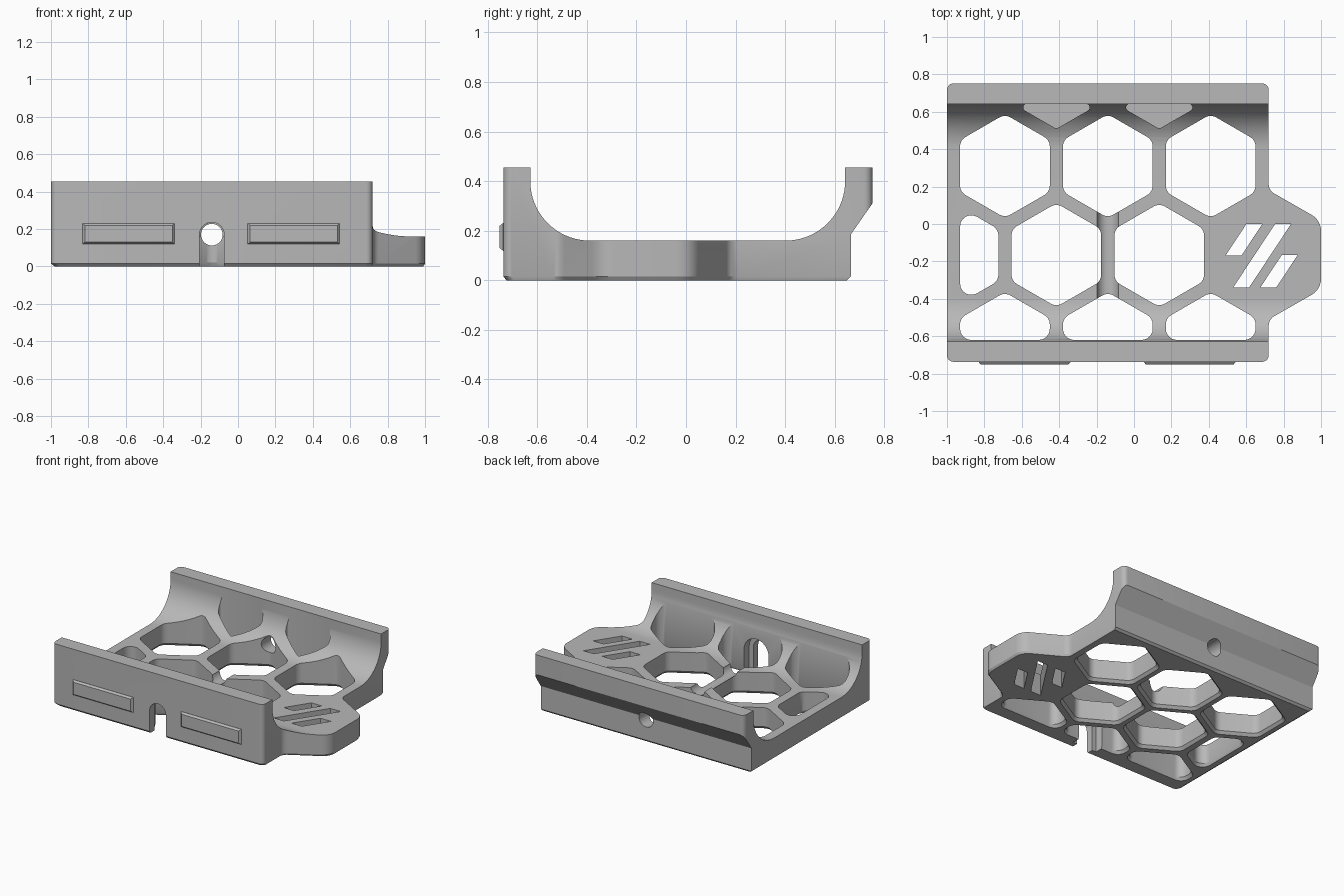
import bpy, bmesh, math
from mathutils import Vector

cube = bpy.data.objects.get("Cube")
if cube:
    bpy.data.objects.remove(cube, do_unlink=True)

grey = bpy.data.materials.new("plain grey")
grey.use_nodes = True
colour = (0.48, 0.48, 0.48, 1)
grey.diffuse_color = colour
grey.node_tree.nodes["Principled BSDF"].inputs["Base Color"].default_value = colour

# Ways to place a 2D loop (u, v) swept along h
ALONG_X = lambda u, v, h: (h, u, v)
ALONG_Y = lambda u, v, h: (u, h, v)
ALONG_Z = lambda u, v, h: (u, v, h)


def fillet(points, radii, steps=6):
    """Round the corners of a closed polygon with true arcs."""
    pts = [Vector(p) for p in points]
    if not isinstance(radii, list):
        radii = [radii] * len(pts)
    out = []
    for i, (p, r) in enumerate(zip(pts, radii)):
        a = (pts[i - 1] - p).normalized()
        b = (pts[(i + 1) % len(pts)] - p).normalized()
        if r == 0:
            arc = [p]
        else:
            half = math.acos(max(-1, min(1, a.dot(b)))) / 2
            c = p + (a + b).normalized() * r / math.sin(half)
            s, e = p + a * r / math.tan(half) - c, p + b * r / math.tan(half) - c
            start = math.atan2(s.y, s.x)
            turn = (math.atan2(e.y, e.x) - start + math.pi) % math.tau - math.pi
            n = steps * 3 if r > 0.2 else steps
            angles = [start + turn * k / n for k in range(n + 1)]
            arc = [c + r * Vector((math.cos(t), math.sin(t))) for t in angles]
        for q in arc:
            if not out or (q - out[-1]).length > 1e-4:
                out.append(q)
    if (out[0] - out[-1]).length < 1e-4:
        out.pop()
    return out


def prism(name, loop, layers, place):
    """Loft a loop through layers of (height, u scale, v scale)."""
    bm = bmesh.new()
    mid = sum(loop, Vector((0, 0))) / len(loop)
    rings = [[bm.verts.new(place(mid.x + (p.x - mid.x) * su, mid.y + (p.y - mid.y) * sv, h))
              for p in loop] for h, su, sv in layers]
    n = len(loop)
    for lo, hi in zip(rings, rings[1:]):
        for i in range(n):
            j = (i + 1) % n
            bm.faces.new((lo[i], lo[j], hi[j], hi[i]))
    bm.faces.new(rings[0][::-1])
    bm.faces.new(rings[-1])
    bmesh.ops.recalc_face_normals(bm, faces=bm.faces)
    mesh = bpy.data.meshes.new(name)
    bm.to_mesh(mesh)
    bm.free()
    mesh.materials.append(grey)
    obj = bpy.data.objects.new(name, mesh)
    bpy.context.collection.objects.link(obj)
    return obj


def combine(target, tool, operation="DIFFERENCE"):
    """Apply a boolean and discard the tool."""
    mod = target.modifiers.new("cut", "BOOLEAN")
    mod.object, mod.operation, mod.solver = tool, operation, "EXACT"
    deps = bpy.context.evaluated_depsgraph_get()
    mesh = bpy.data.meshes.new_from_object(target.evaluated_get(deps))
    target.modifiers.clear()
    target.data = mesh
    bpy.data.objects.remove(tool, do_unlink=True)


def clip(pts, axis, limit, sign):
    """Keep the part of a polygon where sign * (coordinate - limit) >= 0."""
    out = []
    for i, q in enumerate(pts):
        p = pts[i - 1]
        dp, dq = sign * (p[axis] - limit), sign * (q[axis] - limit)
        if dp * dq < 0:
            out.append(p.lerp(q, dp / (dp - dq)))
        if dq >= 0:
            out.append(q)
    return out


# Tray body: side profile crossed with the rounded plan outline
profile = fillet(
    [(-0.737, -0.05), (0.60, -0.05), (0.665, 0.015), (0.665, 0.185), (0.752, 0.31),
     (0.752, 0.455), (0.642, 0.455), (0.642, 0.16), (-0.628, 0.16), (-0.628, 0.455),
     (-0.737, 0.455)],
    [0, 0, 0, 0, 0, 0, 0, 0.24, 0.24, 0, 0])
tray = prism("tray_body", profile, [(-1.1, 1, 1), (1.1, 1, 1)], ALONG_X)

plan = fillet(
    [(-1, -0.737), (0.72, -0.737), (0.72, -0.51), (1, -0.35), (1, 0.02), (0.72, 0.18),
     (0.72, 0.752), (-1, 0.752)],
    [0.035, 0.035, 0.06, 0.1, 0.1, 0.06, 0.035, 0.035])
outline = prism("plan_outline", plan,
                [(0, 0.985, 0.98), (0.015, 1, 1), (0.6, 1, 1)], ALONG_Z)
combine(tray, outline, "INTERSECT")

# Honeycomb openings, flared at the underside
PITCH, ROW, RADIUS = 0.55, 0.476, 0.277
for row in range(4):
    y = 0.786 - ROW * row
    first = (-0.415, -0.69, -0.965, -0.69)[row]
    for i in range(2 if row == 0 else 3):
        x = first + PITCH * i
        hexagon = [Vector((x + RADIUS * math.sin(k * math.pi / 3),
                           y + RADIUS * math.cos(k * math.pi / 3))) for k in range(6)]
        if x < -0.9:
            hexagon = clip(hexagon, 0, -0.93, 1)
        hexagon = clip(clip(hexagon, 1, -0.62, 1), 1, 0.643, -1)
        if row == 0:  # blind pockets in the rear wall
            loop, layers = fillet(hexagon, 0.02), [(0.05, 1, 1), (0.6, 1, 1)]
        else:
            loop = fillet(hexagon, 0.06)
            layers = [(-0.05, 1.07, 1.07), (0, 1.07, 1.07), (0.02, 1, 1), (0.6, 1, 1)]
        combine(tray, prism("hex_cutter", loop, layers, ALONG_Z))


def arch(x, z, r):
    return fillet([(x - r, -0.1), (x + r, -0.1), (x + r, z + r), (x - r, z + r)],
                  [0, 0, r, r], 10)


# Cable slot in the front wall, with a wider recess inside
CX, CZ = -0.14, 0.17
combine(tray, prism("slot_cutter", arch(CX, CZ, 0.066), [(-0.9, 1, 1), (-0.5, 1, 1)], ALONG_Y))
combine(tray, prism("recess_cutter", arch(CX, CZ, 0.1), [(-0.68, 1, 1), (-0.55, 1, 1)], ALONG_Y))

# Round bore through the rear wall that also grooves the floor rib
R = 0.058
bore = fillet([(CX - R, CZ - R), (CX + R, CZ - R), (CX + R, CZ + R), (CX - R, CZ + R)], R, 8)
combine(tray, prism("bore_cutter", bore, [(-0.6, 1, 1), (1, 1, 1)], ALONG_Y))

# Slanted vents in the end tab
for x, y0, y1 in ((0.49, -0.168, 0), (0.53, -0.34, 0), (0.675, -0.34, -0.165)):
    lean = (y1 - y0) * 0.66
    vent = [Vector(p) for p in ((x, y0), (x + 0.085, y0),
                                (x + 0.085 + lean, y1), (x + lean, y1))]
    combine(tray, prism("vent_cutter", vent, [(-0.1, 1, 1), (0.5, 1, 1)], ALONG_Z))

# Raised tapered panels on the front wall
panels = []
for side, x in (("right", -0.585), ("left", 0.298)):
    rect = [Vector((x + sx * 0.246, 0.175 + sz * 0.056))
            for sx, sz in ((-1, -1), (1, -1), (1, 1), (-1, 1))]
    panels.append(prism("front_panel_" + side, rect,
                        [(-0.73, 1, 1), (-0.738, 1, 1), (-0.752, 0.95, 0.8)], ALONG_Y))

# Smooth the curved faces, keep hard edges
bpy.ops.object.select_all(action="DESELECT")
for obj in [tray] + panels:
    obj.select_set(True)
bpy.context.view_layer.objects.active = tray
bpy.ops.object.shade_smooth_by_angle(angle=math.radians(25))
